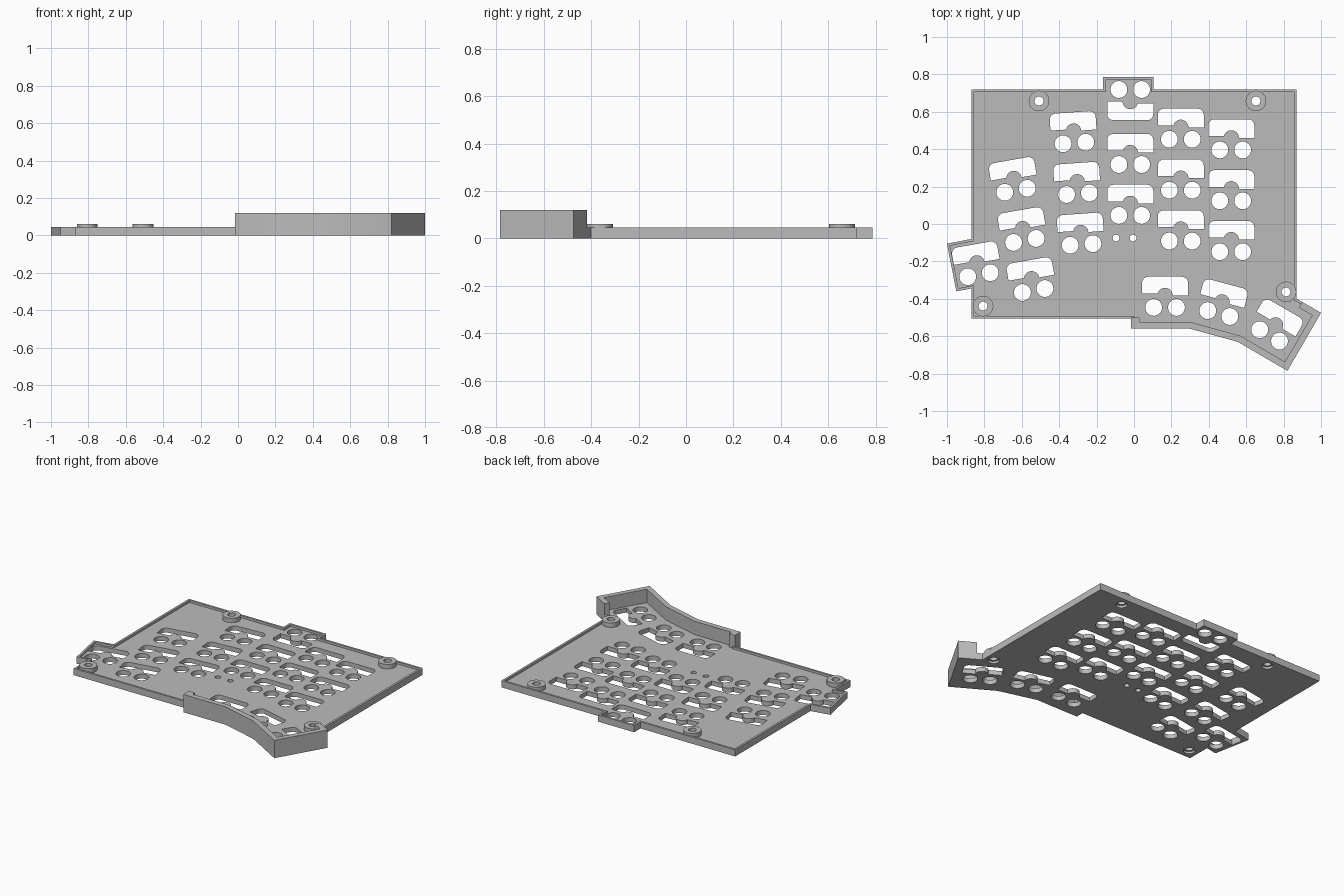
import bpy
import bmesh
from math import sin, cos, pi, radians
from mathutils import Vector, Matrix

default_cube = bpy.data.objects.get("Cube")
if default_cube:
    bpy.data.objects.remove(default_cube, do_unlink=True)

FLOOR, RIM, BOSS, WALL = 0.03, 0.045, 0.06, 0.12
ROW_PITCH = 0.272

grey = bpy.data.materials.new("plain grey")
grey.use_nodes = True
grey.diffuse_color = (0.5, 0.5, 0.5, 1)
grey.node_tree.nodes["Principled BSDF"].inputs["Base Color"].default_value = grey.diffuse_color


def arc(centre, radius, start, end, steps):
    """Points along an arc, angles in degrees."""
    angles = [radians(start + (end - start) * i / steps) for i in range(steps + 1)]
    return [Vector((centre[0] + radius * cos(a), centre[1] + radius * sin(a))) for a in angles]


def circle(centre, radius, sides=32):
    return arc(centre, radius, 0, 360, sides)[:-1]


def inset(points, width):
    """Move every edge of a counter-clockwise outline inward by width."""
    result = []
    for i, p in enumerate(points):
        before = (p - points[i - 1]).normalized()
        after = (points[(i + 1) % len(points)] - p).normalized()
        n1, n2 = Vector((-before.y, before.x)), Vector((-after.y, after.x))
        result.append(p + (n1 + n2) * width / (1 + n1.dot(n2)))
    return result


def prisms(name, outlines, bottom, top):
    """Extrude a list of separate outlines into one object."""
    bm = bmesh.new()
    for outline in outlines:
        face = bm.faces.new([bm.verts.new((p.x, p.y, bottom)) for p in outline])
        grown = bmesh.ops.extrude_face_region(bm, geom=[face])["geom"]
        moved = [v for v in grown if isinstance(v, bmesh.types.BMVert)]
        bmesh.ops.translate(bm, verts=moved, vec=(0, 0, top - bottom))
    bmesh.ops.recalc_face_normals(bm, faces=bm.faces)
    mesh = bpy.data.meshes.new(name)
    bm.to_mesh(mesh)
    bm.free()
    mesh.materials.append(grey)
    obj = bpy.data.objects.new(name, mesh)
    bpy.context.collection.objects.link(obj)
    return obj


def combine(target, other, operation):
    """Apply a boolean and remove the helper."""
    other.hide_render = True
    mod = target.modifiers.new(operation.lower(), "BOOLEAN")
    mod.object, mod.operation, mod.solver = other, operation, "EXACT"
    bpy.context.view_layer.update()
    graph = bpy.context.evaluated_depsgraph_get()
    mesh = bpy.data.meshes.new_from_object(target.evaluated_get(graph))
    target.modifiers.clear()
    target.data = mesh
    bpy.data.objects.remove(other, do_unlink=True)


# Case outline, counter-clockwise from the front corner
outline = [Vector(p) for p in (
    (-0.87, -0.505), (-0.015, -0.505), (-0.015, -0.56), (0.3, -0.56),
    (0.555, -0.63), (0.82, -0.785), (1, -0.475), (0.87, -0.4),
    (0.87, 0.72), (0.105, 0.72), (0.105, 0.787), (-0.165, 0.787),
    (-0.165, 0.72), (-0.87, 0.72), (-0.87, -0.08), (-1, -0.105),
    (-0.95, -0.36), (-0.87, -0.345))]

# Tray with a thin raised rim
case = prisms("keyboard_tray", [outline], 0, RIM)
combine(case, prisms("pocket", [inset(outline, 0.014)], FLOOR, RIM + 1), "DIFFERENCE")

# Tall guard wall around the thumb keys
inner = inset(outline, 0.035)
wall = outline[2:7] + [Vector((0.9, -0.417)), Vector((0.882, -0.448))]
wall += inner[6:2:-1]
wall += [Vector((0.03, -0.525)), Vector((0.03, -0.5)), Vector((-0.015, -0.5))]
combine(case, prisms("thumb_wall", [wall], 0, WALL), "UNION")

# Screw bosses
screws = [(-0.508, 0.658), (0.652, 0.658), (0.813, -0.363), (-0.807, -0.439)]
combine(case, prisms("bosses", [circle(s, 0.055) for s in screws], FLOOR / 2, BOSS), "UNION")

# Socket opening: arched slot with a round notch, and two round holes
half, height, corner = 0.123, 0.1, 0.033
slot = [Vector((half, 0))]
slot += arc((half - corner, height - corner), corner, 0, 90, 6)
slot += arc((corner - half, height - corner), corner, 90, 180, 6)
slot += [Vector((-half, 0.011))]
slot += arc((0, 0), 0.041, 165, 0, 14)
socket = [slot, circle((-0.061, -0.064), 0.045), circle((0.061, -0.064), 0.045)]

# Key columns: top key position, number of rows, turn in degrees
columns = [
    ((-0.02, 0.655), 1, 180), ((-0.02, 0.382), 2, 0),
    ((0.25, 0.517), 3, 0), ((0.52, 0.46), 3, 0),
    ((-0.323, 0.497), 3, 4), ((-0.642, 0.243), 3, 10), ((-0.84, -0.208), 1, 10),
    ((0.166, -0.382), 1, 0), ((0.47, -0.417), 1, -15), ((0.757, -0.54), 1, -30)]
openings = []
for start, rows, turn in columns:
    spin = Matrix.Rotation(radians(turn), 2)
    for row in range(rows):
        origin = Vector(start) + spin @ Vector((0, -ROW_PITCH * row))
        openings += [[origin + spin @ p for p in shape] for shape in socket]

# Small peg holes and screw holes
openings += [circle((x, -0.075), 0.018, 20) for x in (-0.096, -0.005)]
openings += [circle(s, 0.024, 24) for s in screws]
combine(case, prisms("openings", openings, -1, 1), "DIFFERENCE")

# Wider screw recesses underneath
combine(case, prisms("recesses", [circle(s, 0.036, 24) for s in screws], -1, FLOOR / 2), "DIFFERENCE")

bpy.ops.object.select_all(action="DESELECT")
case.select_set(True)
bpy.context.view_layer.objects.active = case
bpy.ops.object.shade_smooth_by_angle(angle=pi / 6)
